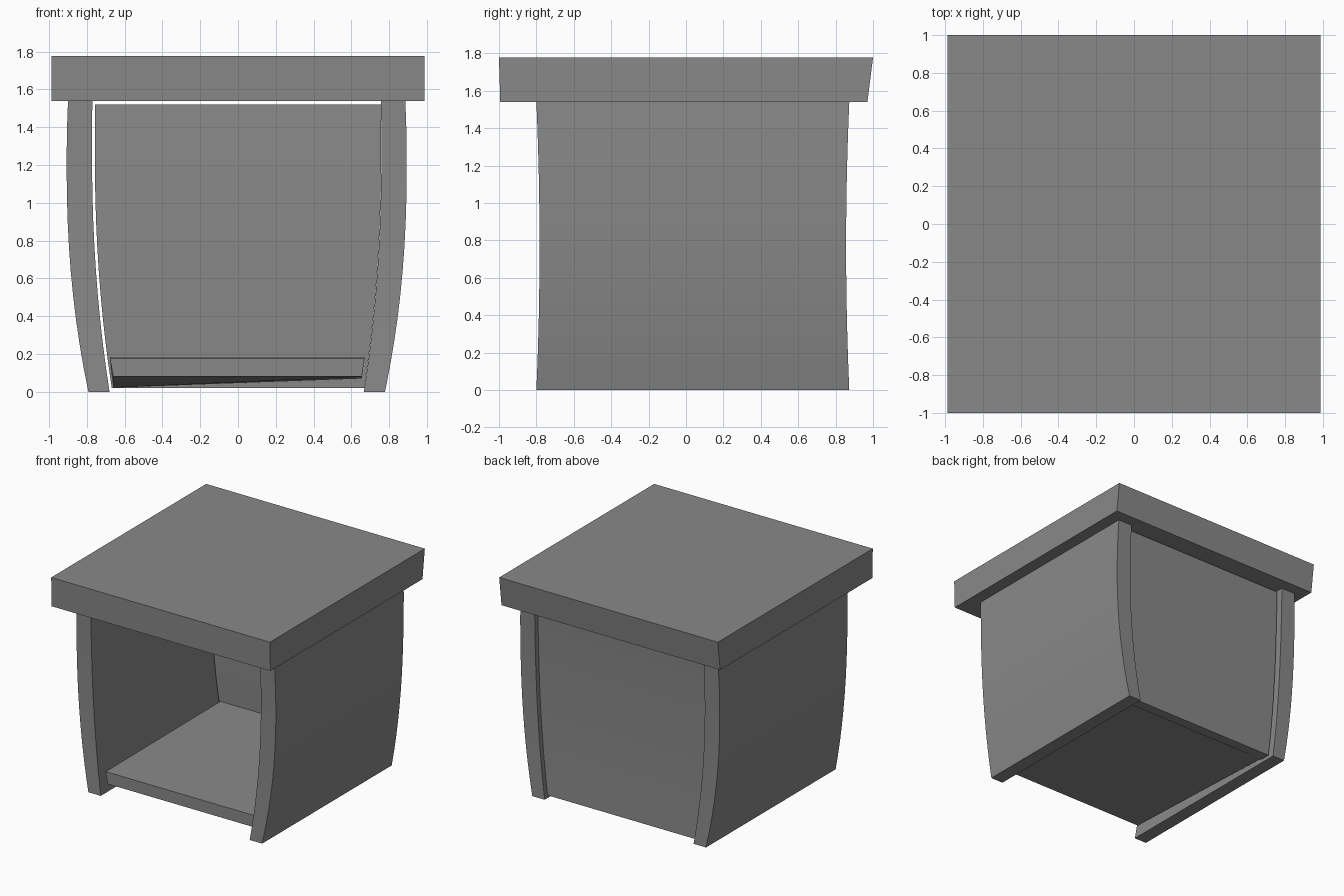
import bpy
import bmesh
import math

cube = bpy.data.objects.get("Cube")
if cube:
    bpy.data.objects.remove(cube, do_unlink=True)

grey = bpy.data.materials.new("mid_grey")
grey.use_nodes = True
grey.diffuse_color = (0.25, 0.25, 0.25, 1)
grey.node_tree.nodes["Principled BSDF"].inputs["Base Color"].default_value = grey.diffuse_color

HEIGHT = 1.54   # underside of the lid
STEPS = 12      # segments up each curved panel
OFFSET = -0.007  # the pair of sides sits slightly off centre


def outer(z):
    """Half width of the bulging outside at a height."""
    return 0.9 - 0.115 * abs((z - 1.2) / 1.2) ** 2.2


def inner(z):
    """Half width of the inside at a height."""
    return 0.766 - 0.093 * abs((z - 1.3) / 1.3) ** 2.2


def waist(z):
    """Shallow inward bow of front and back edges."""
    return 0.017 * (1 - ((z - 0.77) / 0.77) ** 2)


def loft(name, rings, nudge=None):
    """Closed solid through rectangles (z, x0, x1, y0, y1), bottom to top."""
    bm = bmesh.new()
    rows = [[bm.verts.new(p) for p in
             ((x0, y0, z), (x1, y0, z), (x1, y1, z), (x0, y1, z))]
            for z, x0, x1, y0, y1 in rings]
    bm.faces.new(rows[0][::-1])
    bm.faces.new(rows[-1])
    for low, high in zip(rows, rows[1:]):
        for i in range(4):
            j = (i + 1) % 4
            bm.faces.new((low[i], low[j], high[j], high[i]))
    if nudge:
        nudge(rows)
    bmesh.ops.recalc_face_normals(bm, faces=bm.faces)
    mesh = bpy.data.meshes.new(name)
    bm.to_mesh(mesh)
    bm.free()
    mesh.materials.append(grey)
    obj = bpy.data.objects.new(name, mesh)
    bpy.context.collection.objects.link(obj)
    bpy.ops.object.select_all(action='DESELECT')
    obj.select_set(True)
    bpy.context.view_layer.objects.active = obj
    bpy.ops.object.shade_smooth_by_angle(angle=math.radians(30))
    return obj


def heights(low, high):
    return [low + (high - low) * i / STEPS for i in range(STEPS + 1)]


# Bulging side panels
for name, side in (("left_side", 1), ("right_side", -1)):
    rings = []
    for z in heights(0, HEIGHT):
        x0, x1 = sorted((side * inner(z) + OFFSET, side * outer(z) + OFFSET))
        rings.append((z, x0, x1, -0.8 + waist(z), 0.873 - waist(z)))
    loft(name, rings)

# Back panel, set in between the sides and just short of the lid
rings = []
for z in heights(0.02, 1.52):
    half = inner(z) - 0.008
    back = 0.833 - waist(z)
    rings.append((z, -half, half, back - 0.085, back))
loft("back_panel", rings)


# Floor shelf, with its underside dropping towards the back
def drop_back(rows):
    rows[0][2].co.z = 0.07
    rows[0][3].co.z = 0.022
    for corner in rows[1][2:]:
        corner.co.z += 0.008


loft("floor_shelf", [(0.08, -0.66, 0.655, -0.74, 0.75),
                     (0.176, -0.678, 0.67, -0.74, 0.75)], drop_back)

# Thick lid with a raked back edge
loft("lid", [(HEIGHT, -0.988, 0.988, -0.993, 0.97),
             (1.778, -0.988, 0.988, -1, 1)])
